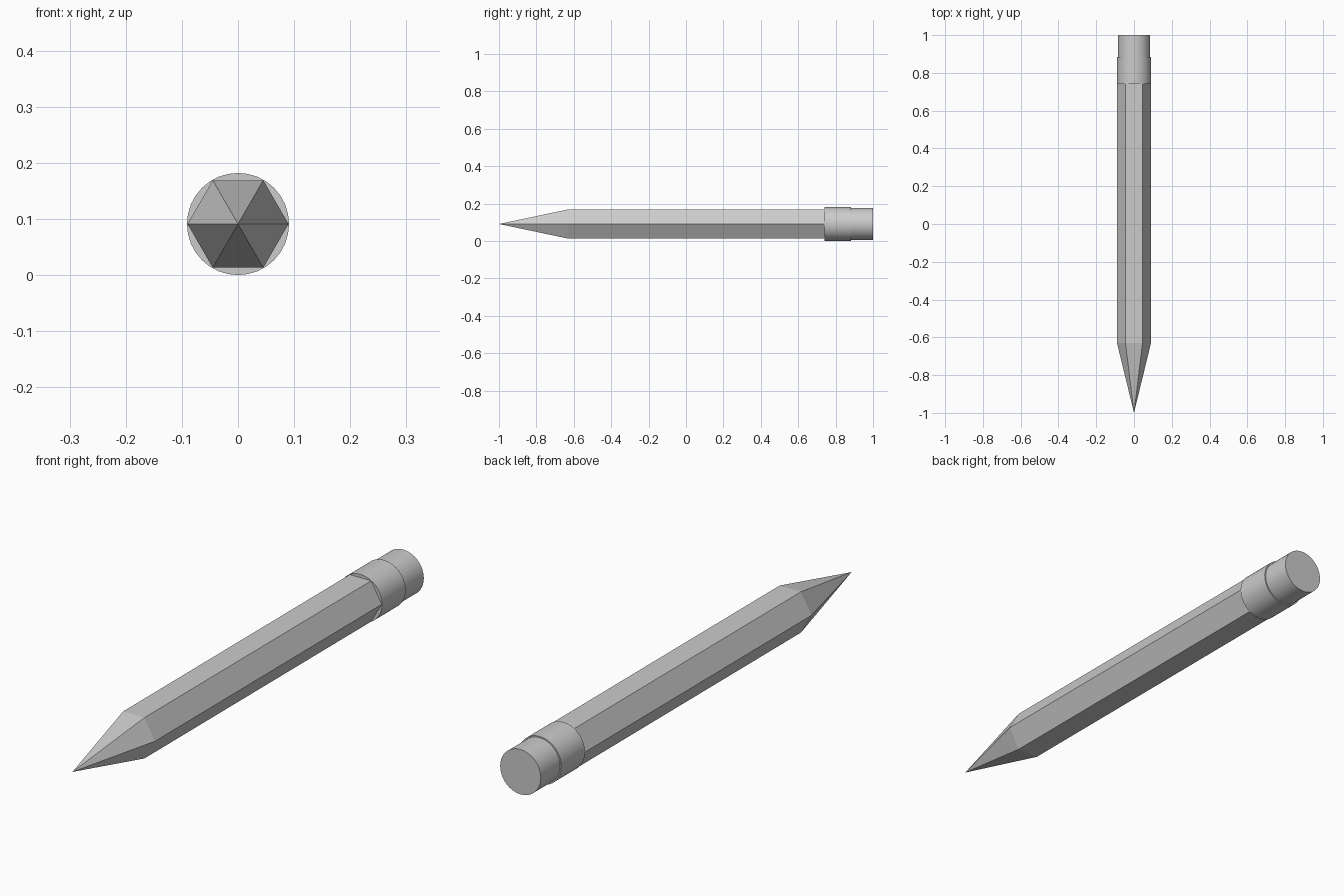
import bpy
import math
from mathutils import Matrix

if "Cube" in bpy.data.objects:
    bpy.data.objects.remove(bpy.data.objects["Cube"], do_unlink=True)

AXIS_Z = 0.091

grey = bpy.data.materials.new("plain_grey")
grey.use_nodes = True
grey.diffuse_color = (0.6, 0.6, 0.6, 1)
grey.node_tree.nodes["Principled BSDF"].inputs["Base Color"].default_value = (0.6, 0.6, 0.6, 1)


def section(name, sides, start, end, front_radius, back_radius, smooth=False):
    """Prism or cone lying along y, with one corner on the +x side."""
    bpy.ops.mesh.primitive_cone_add(
        vertices=sides, radius1=front_radius, radius2=back_radius, depth=end - start)
    part = bpy.context.object
    part.name = name
    # Put a corner on +x, then lay the axis from z to y
    part.data.transform(Matrix.Rotation(-math.pi / 2, 4, "X") @ Matrix.Rotation(math.pi / 2, 4, "Z"))
    part.location = (0, (start + end) / 2, AXIS_Z)
    part.data.materials.append(grey)
    if smooth:
        bpy.ops.object.shade_smooth_by_angle(angle=math.radians(30))
    return part


# Hexagonal shaft and its sharpened tip
section("sharpened_tip", 6, -1.0, -0.63, 0, 0.09)
section("shaft", 6, -0.63, 0.76, 0.09, 0.09)

# Round sleeve and the slightly narrower eraser
section("sleeve", 32, 0.74, 0.883, 0.091, 0.091, smooth=True)
section("eraser", 32, 0.86, 1.0, 0.086, 0.086, smooth=True)
